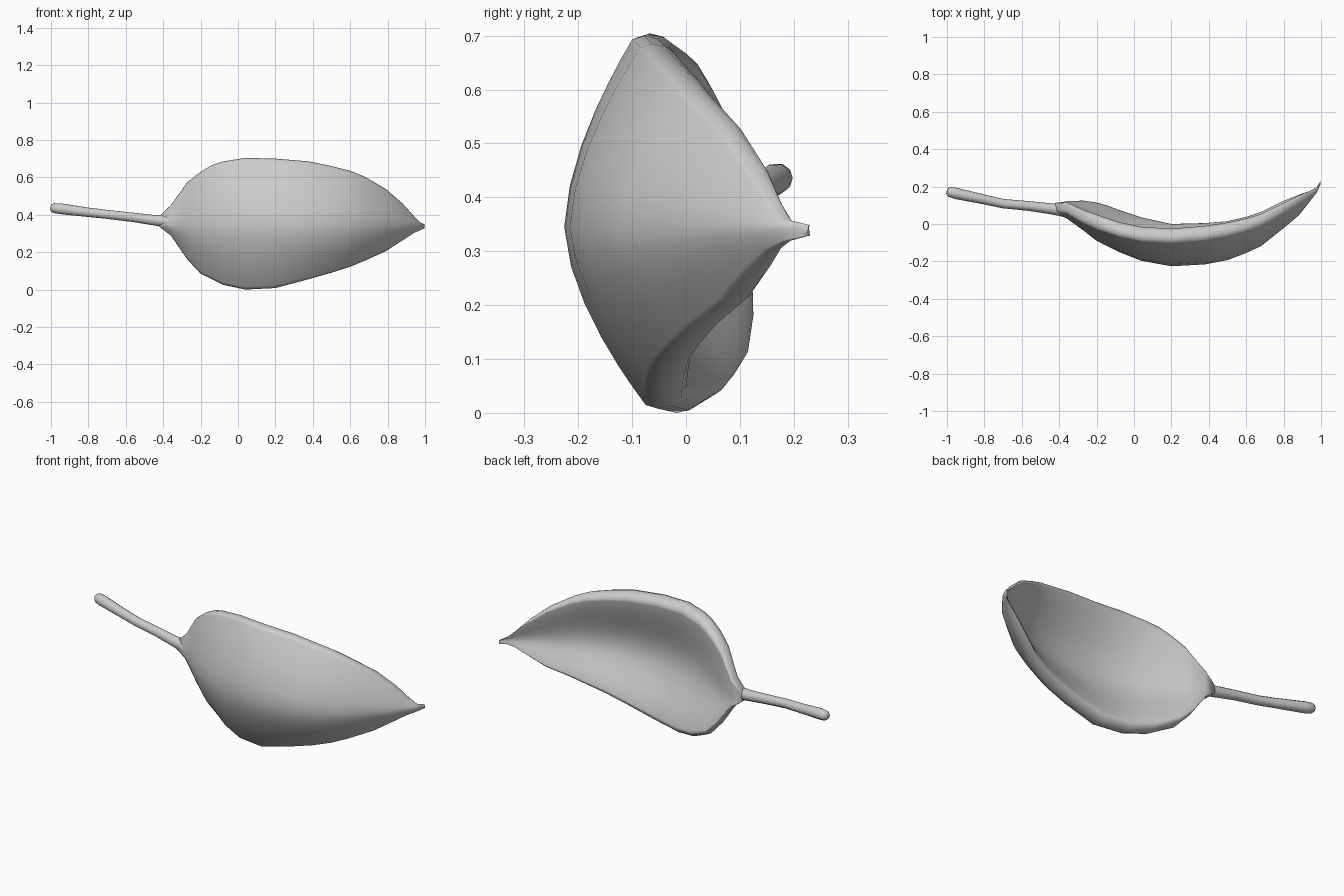
import bpy, bmesh, math
from mathutils import Vector


def loft(name, rings):
    """Skin a row of equal-length closed rings and cap both ends."""
    bm = bmesh.new()
    rows = [[bm.verts.new(p) for p in ring] for ring in rings]
    n = len(rows[0])
    for a, b in zip(rows, rows[1:]):
        for i in range(n):
            j = (i + 1) % n
            bm.faces.new((a[i], a[j], b[j], b[i]))
    bm.faces.new(rows[0])
    bm.faces.new(rows[-1])
    bmesh.ops.recalc_face_normals(bm, faces=bm.faces[:])
    mesh = bpy.data.meshes.new(name)
    bm.to_mesh(mesh)
    bm.free()
    ob = bpy.data.objects.new(name, mesh)
    bpy.context.collection.objects.link(ob)
    for p in mesh.polygons:
        p.use_smooth = True
    return ob


# Cupped blade: x, top z, top rim y, keel y, bottom z, bottom rim y, thickness
stations = [
    (-0.42, 0.392, 0.110, 0.055, 0.335, 0.110, 0.060),
    (-0.36, 0.450, 0.115, 0.030, 0.290, 0.122, 0.085),
    (-0.27, 0.575, 0.075, -0.035, 0.160, 0.125, 0.105),
    (-0.20, 0.630, 0.050, -0.090, 0.085, 0.115, 0.115),
    (-0.14, 0.665, 0.030, -0.120, 0.055, 0.098, 0.115),
    (-0.08, 0.685, 0.010, -0.150, 0.025, 0.075, 0.115),
    (0.04, 0.704, -0.015, -0.197, 0.000, 0.035, 0.115),
    (0.20, 0.700, -0.025, -0.226, 0.008, 0.000, 0.115),
    (0.38, 0.685, -0.010, -0.216, 0.056, 0.005, 0.115),
    (0.50, 0.660, 0.008, -0.193, 0.090, 0.015, 0.110),
    (0.60, 0.635, 0.030, -0.155, 0.122, 0.038, 0.105),
    (0.68, 0.602, 0.054, -0.118, 0.155, 0.065, 0.100),
    (0.79, 0.538, 0.108, -0.030, 0.205, 0.120, 0.090),
    (0.88, 0.460, 0.152, 0.045, 0.263, 0.156, 0.075),
    (0.94, 0.394, 0.177, 0.120, 0.302, 0.177, 0.045),
    (0.975, 0.358, 0.196, 0.165, 0.318, 0.196, 0.028),
    (0.998, 0.349, 0.230, 0.212, 0.328, 0.230, 0.016),
]
KEEL_Z, N = 0.345, 14


def blade_ring(s):
    x, zt, yt, yk, zb, yb, th = s
    w = 0.65 * th                      # width of the rounded rim

    def point(t, y):
        return (x, y, KEEL_Z + ((zt if t > 0 else zb) - KEEL_Z) * abs(t))

    outer, inner = [], []
    for i in range(N + 1):
        t = math.sin(math.pi * (i / N - 0.5))
        rim = yt if t > 0 else yb
        outer.append(point(t * 0.98, yk + (rim - w - yk) * abs(t) ** 1.65))
        # inner bowl rises smoothly and levels off at the crest of the rim
        a = abs(t)
        inner.append(point(t * 0.89, yk + th + (rim - yk - th) * (2.5 * a * a - 1.5 * a ** 3)))
    return (outer + [point(1, yt - 0.7 * w), point(0.985, yt - 0.38 * w),
                     point(0.945, yt - 0.12 * w)] + inner[::-1]
            + [point(-0.945, yb - 0.12 * w), point(-0.985, yb - 0.38 * w),
               point(-1, yb - 0.7 * w)])


loft("leaf_blade", [blade_ring(s) for s in stations])

# Stem: x, y, z, radius, running into the base of the blade
path = [(-0.999, 0.176, 0.438, 0.017), (-0.985, 0.172, 0.436, 0.027),
        (-0.95, 0.163, 0.432, 0.030), (-0.80, 0.131, 0.413, 0.026),
        (-0.70, 0.109, 0.402, 0.025), (-0.56, 0.096, 0.386, 0.026),
        (-0.45, 0.082, 0.371, 0.029), (-0.39, 0.076, 0.366, 0.034),
        (-0.33, 0.052, 0.358, 0.028), (-0.25, -0.008, 0.352, 0.018)]
pts = [Vector(p[:3]) for p in path]
rings = []
for i, p in enumerate(pts):
    d = (pts[min(i + 1, len(pts) - 1)] - pts[max(i - 1, 0)]).normalized()
    u = d.cross(Vector((0, 0, 1))).normalized()
    v = u.cross(d)
    rings.append([p + path[i][3] * (u * math.cos(k * math.pi / 5) + v * math.sin(k * math.pi / 5))
                  for k in range(10)])
loft("leaf_stem", rings)
